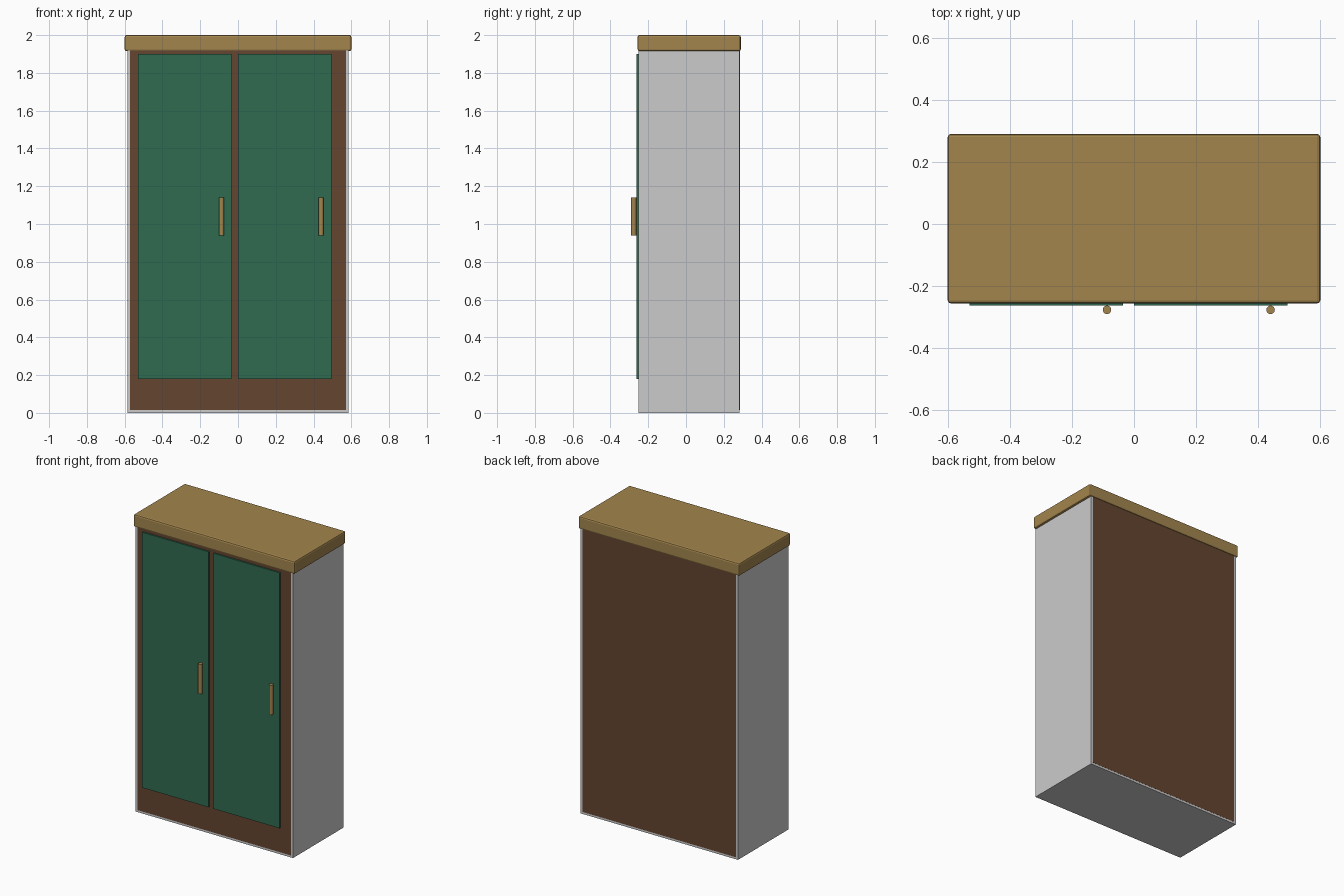
import bpy

if "Cube" in bpy.data.objects:
    bpy.data.objects.remove(bpy.data.objects["Cube"])


def material(name, rgb):
    m = bpy.data.materials.new(name)
    m.diffuse_color = (*rgb, 1)
    m.use_nodes = True
    m.node_tree.nodes["Principled BSDF"].inputs["Base Color"].default_value = m.diffuse_color
    return m


wood = material("light_wood", (0.37, 0.235, 0.075))
brown = material("brown_wood", (0.13, 0.06, 0.03))
green = material("green_paint", (0.03, 0.145, 0.08))


def box(name, lo, hi, mat=None, bevel=0):
    bpy.ops.mesh.primitive_cube_add(
        size=1, location=[(a + b) / 2 for a, b in zip(lo, hi)])
    o = bpy.context.object
    o.name = name
    o.scale = [b - a for a, b in zip(lo, hi)]
    bpy.ops.object.transform_apply(location=False, rotation=False, scale=True)
    if mat:
        o.data.materials.append(mat)
    if bevel:
        mod = o.modifiers.new("bevel", "BEVEL")
        mod.width = bevel
        mod.segments = 2
    return o


# Cabinet body with brown panels showing flush on the front and back
box("cabinet_body", (-0.586, -0.252, 0), (0.586, 0.284, 1.925))
box("wood_panels", (-0.572, -0.2527, 0.014), (0.572, 0.2847, 1.92), brown)

# Overhanging bevelled top
box("top_board", (-0.6, -0.256, 1.915), (0.6, 0.29, 2.0), wood, 0.01)

# Doors, each with a vertical round bar handle
for side, x0, handle_x in (("left", -0.53, -0.087), ("right", 0.0, 0.44)):
    box(side + "_door", (x0, -0.263, 0.18), (x0 + 0.495, -0.248, 1.90), green)
    bpy.ops.mesh.primitive_cylinder_add(
        vertices=32, radius=0.0135, depth=0.2, location=(handle_x, -0.2765, 1.04))
    handle = bpy.context.object
    handle.name = side + "_handle"
    handle.data.materials.append(wood)
    bpy.ops.object.shade_smooth_by_angle()
